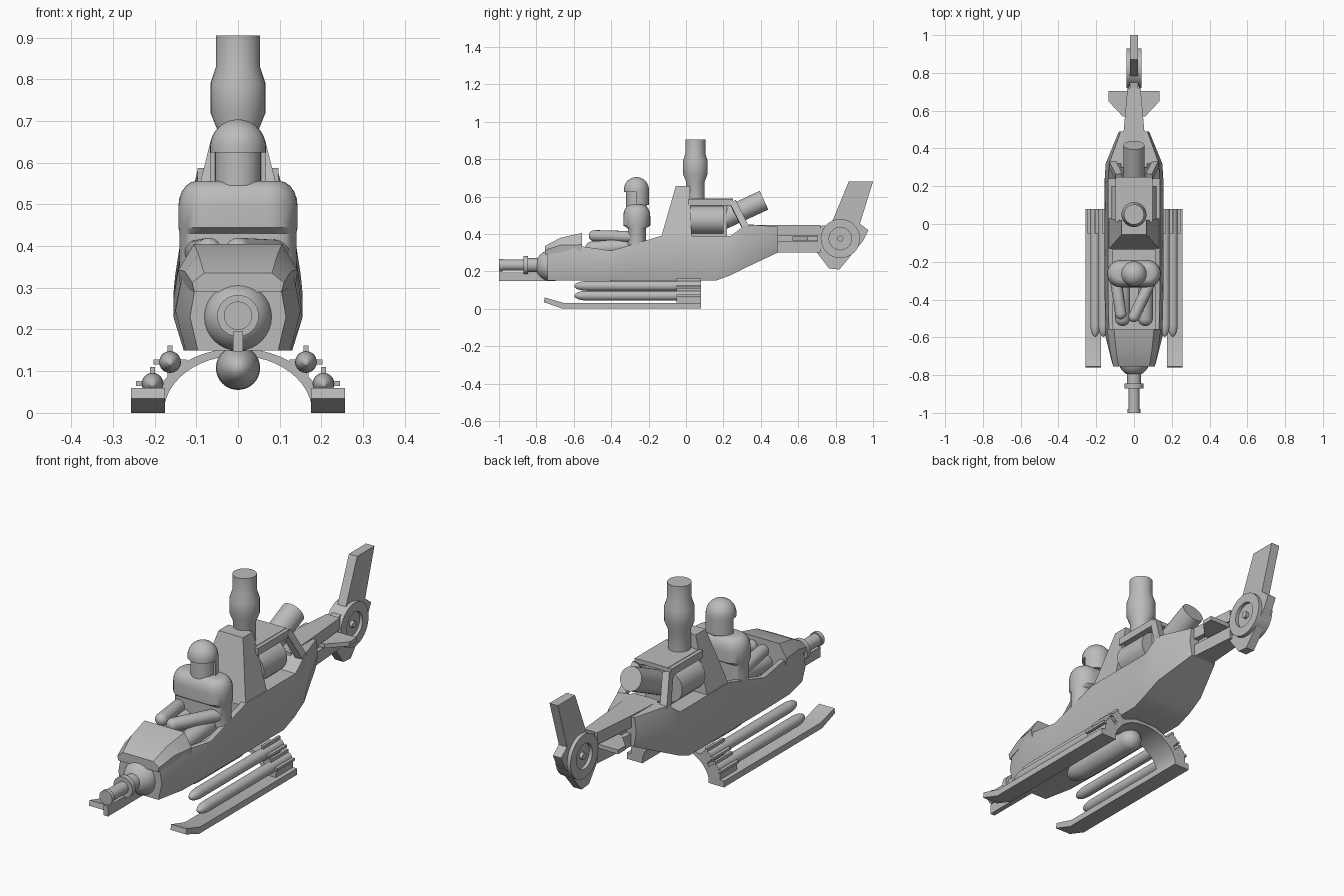
import bpy, bmesh
from math import sin, cos, pi, radians
from mathutils import Vector

default_cube = bpy.data.objects.get("Cube")
if default_cube:
    bpy.data.objects.remove(default_cube)

GREY = (.5, .5, .5, 1)
grey = bpy.data.materials.new("plain grey")
grey.use_nodes = True
grey.diffuse_color = GREY
grey.node_tree.nodes["Principled BSDF"].inputs["Base Color"].default_value = GREY

ACROSS, ALONG, UP = Vector((1, 0, 0)), Vector((0, 1, 0)), Vector((0, 0, 1))
SIDES = (-1, 1)
parts = []


def arc(start, stop, steps):
    return [start + (stop - start) * step / steps for step in range(steps + 1)]


def loft(name, rings):
    """Skin a list of matching rings and cap both ends."""
    bm = bmesh.new()
    rows = [[bm.verts.new(point) for point in ring] for ring in rings]
    count = len(rows[0])
    for lower, upper in zip(rows, rows[1:]):
        for i in range(count):
            j = (i + 1) % count
            bm.faces.new((lower[i], lower[j], upper[j], upper[i]))
    bm.faces.new(reversed(rows[0]))
    bm.faces.new(rows[-1])
    bmesh.ops.remove_doubles(bm, verts=bm.verts, dist=.0001)
    bmesh.ops.recalc_face_normals(bm, faces=bm.faces)
    mesh = bpy.data.meshes.new(name)
    bm.to_mesh(mesh)
    bm.free()
    mesh.materials.append(grey)
    part = bpy.data.objects.new(name, mesh)
    bpy.context.collection.objects.link(part)
    parts.append(part)
    return part


def lathe(name, origin, axis, profile, sides=32):
    """Turn (radius, distance) pairs about an axis."""
    origin, axis = Vector(origin), axis.normalized()
    first = axis.orthogonal().normalized()
    second = axis.cross(first)
    angles = arc(0, 2 * pi, sides)[:-1]
    return loft(name, [[origin + axis * distance + radius * (first * cos(a) + second * sin(a))
                        for a in angles] for radius, distance in profile])


def rod(name, start, end, radius, sides=32):
    axis = Vector(end) - Vector(start)
    return lathe(name, start, axis, [(radius, 0), (radius, axis.length)], sides)


def capsule(name, start, end, radius, nose=1, tail=1):
    """Rod with elliptical ends; nose and tail stretch them."""
    axis = Vector(end) - Vector(start)
    quarter = arc(0, pi / 2, 6)
    front = [(radius * sin(a), -nose * radius * cos(a)) for a in quarter]
    back = [(radius * cos(a), axis.length + tail * radius * sin(a)) for a in quarter]
    return lathe(name, start, axis, front + back)


def prism(name, outline, left, right):
    return loft(name, [[(x, y, z) for y, z in outline] for x in (left, right)])


def box(name, left, right, front, back, low, high):
    outline = [(front, low), (back, low), (back, high), (front, high)]
    return prism(name, outline, left, right)


def body(name, sections, belly=1, sill=1):
    """Loft six-sided sections of (y, bottom, top, half width)."""
    rings = []
    for y, low, high, width in sections:
        half = [(width * belly, low), (width, (low + high) / 2), (width * sill, high)]
        rings.append([(x, y, z) for x, z in half] + [(-x, y, z) for x, z in reversed(half)])
    return loft(name, rings)


# Faceted hull with an open cockpit
hull = body("hull", [
    (-.74, .15, .31, .115), (-.6, .15, .34, .15), (-.4, .15, .31, .155), (-.13, .15, .39, .155),
    (.16, .15, .39, .155), (.24, .18, .39, .155), (.32, .22, .45, .15), (.49, .3, .44, .08),
], belly=.84, sill=.88)
cutter = box("cockpit_cutter", -.11, .11, -.57, -.1, .27, .6)
cockpit = hull.modifiers.new("cockpit", "BOOLEAN")
cockpit.operation, cockpit.object = "DIFFERENCE", cutter
depsgraph = bpy.context.evaluated_depsgraph_get()
carved = bpy.data.meshes.new_from_object(hull.evaluated_get(depsgraph))
hull.modifiers.clear()
hull.data = carved
parts.remove(cutter)
bpy.data.objects.remove(cutter)

# Nose hood and bulkhead behind the seat
body("nose_hood", [(-.755, .29, .335, .11), (-.67, .3, .38, .128), (-.555, .28, .405, .143)],
     belly=.95, sill=.74)
bulkhead_levels = [(.375, .135, -.135, .03), (.655, .065, -.055, .02)]
loft("bulkhead", [[(-w, front, z), (w, front, z), (w, back, z), (-w, back, z)]
                  for z, w, front, back in bulkhead_levels])

# Engine bay: core, roof, frame and drums
box("engine_core", -.06, .06, .01, .22, .37, .58)
box("bay_roof", -.08, .08, .01, .25, .57, .59)
for side in SIDES:
    roof_corner, drum_x = (side * .08, .25, .57), side * .045
    rod("roof_rail", (side * .08, .01, .57), roof_corner, .025, sides=4)
    rod("rear_post", roof_corner, (side * .115, .32, .43), .025, sides=4)
    rod("engine_drum", (drum_x, .025, .475), (drum_x, .2, .475), .075)
lathe("rotor_mast", (0, .05, .57), UP, [
    (.05, 0), (.05, .11), (.066, .15), (.066, .22), (.053, .26), (.053, .335)])
rod("exhaust", (0, .19, .475), (0, .417, .58), .055)

# Tail boom with side slots, stabiliser, fin and fan ring
body("boom_spine", [(.3, .39, .45, .07), (.49, .39, .447, .055), (.72, .39, .447, .035)])
body("boom_keel", [(.46, .3, .36, .055), (.72, .3, .36, .035)])
box("boom_core", -.028, .028, .45, .73, .32, .43)
body("stabiliser", [(.57, .365, .385, .06), (.65, .365, .385, .135), (.705, .365, .385, .135)])
prism("tail_fin", [
    (.7, .3), (.765, .215), (.82, .21), (.945, .36), (.975, .42), (.93, .455),
    (1, .68), (.87, .68), (.775, .45), (.7, .44)], -.022, .022)
FAN_CENTRE, RIM, DISC = Vector((0, .825, .375)), .04, .024
near_half = [(0, -DISC), (.06, -DISC), (.06, -RIM), (.105, -RIM)]
far_half = [(radius, -depth) for radius, depth in reversed(near_half)]
lathe("fan_ring", FAN_CENTRE, ACROSS, near_half + far_half)
rod("fan_hub", FAN_CENTRE - ACROSS * RIM, FAN_CENTRE + ACROSS * RIM, .016)

# Nose gun
capsule("gun_ball", (0, -.722, .23), (0, -.718, .23), .083)
GUN_HEIGHT = .233
for name, front, back, radius in (
        ("gun_muzzle", -1, -.98, .034), ("gun_barrel", -.98, -.87, .029),
        ("gun_collar", -.87, -.845, .05), ("gun_neck", -.845, -.79, .037)):
    rod(name, (0, front, GUN_HEIGHT), (0, back, GUN_HEIGHT), radius)
box("gun_blade", -.012, .012, -1, -.72, .147, .195)

# Skids, arch and belly tank
SKID_END, RACK_FRONT = .08, -.05
for side in SIDES:
    prism("skid", [(-.76, .035), (-.66, 0), (SKID_END, 0), (SKID_END, .03), (-.65, .03), (-.755, .06)],
          side * .175, side * .257)
half_turn = arc(0, pi, 24)
loft("skid_arch", [[(.178 * cos(a), y, .137 * sin(a)) for a in half_turn]
                   + [(.205 * cos(a), y, .155 * sin(a)) for a in reversed(half_turn)]
                   for y in (RACK_FRONT, SKID_END)])
capsule("belly_tank", (0, -.33, .108), (0, -.03, .108), .053, nose=2.4)

# Two finned missiles per side
FIN, THIN = .04, .006
for side in SIDES:
    for x, z in ((side * .163, .122), (side * .205, .07)):
        capsule("missile", (x, -.53, z), (x, SKID_END, z), .026, nose=2.6, tail=0)
        box("missile_fin_flat", x - FIN, x + FIN, RACK_FRONT, SKID_END, z - THIN, z + THIN)
        box("missile_fin_upright", x - THIN, x + THIN, RACK_FRONT, SKID_END, z - FIN, z + FIN)
    box("missile_pylon", side * .18, side * .235, RACK_FRONT, SKID_END, .02, .06)

# Pilot
SEAT_Y, HEAD_Y, BROW, HELMET = -.263, -.265, .63, .067


def stadium(half_width, radius, z):
    corners = [(side, a) for side in SIDES for a in arc(-side * pi / 2, side * pi / 2, 12)]
    return [(side * (half_width - radius + radius * cos(a)), SEAT_Y + radius * sin(a), z)
            for side, a in corners]


waist = [stadium(.14, .048, z) for z in (.33, .43)]
chest = [stadium(.143, .072, z) for z in (.445, .495)]
shoulders = [stadium(.1 + .043 * cos(a), .03 + .042 * cos(a), .495 + .061 * sin(a))
             for a in arc(0, pi / 2, 5)]
loft("pilot_torso", waist + chest + shoulders[1:])
rod("pilot_head", (0, HEAD_Y, .545), (0, HEAD_Y, .65), .055)
dome = [(HELMET * cos(a), HELMET * sin(a)) for a in arc(0, pi / 2, 8)]
lathe("helmet_dome", (0, HEAD_Y, BROW + .007), UP, [(HELMET, -.012)] + dome)
loft("helmet_back", [[(HELMET * cos(a), HEAD_Y + HELMET * sin(a), z) for a in arc(0, pi, 16)]
                     for z in (.555, BROW)])
capsule("right_arm", (-.098, -.29, .385), (-.07, -.475, .39), .03)
capsule("left_arm", (.095, -.29, .385), (0, -.49, .39), .03)
for side in SIDES:
    capsule("leg", (side * .06, -.25, .34), (side * .06, -.5, .32), .04)

# Smooth round parts while keeping sharp edges
bpy.ops.object.select_all(action="DESELECT")
for part in parts:
    part.select_set(True)
bpy.context.view_layer.objects.active = hull
bpy.ops.object.shade_smooth_by_angle(angle=radians(28))
